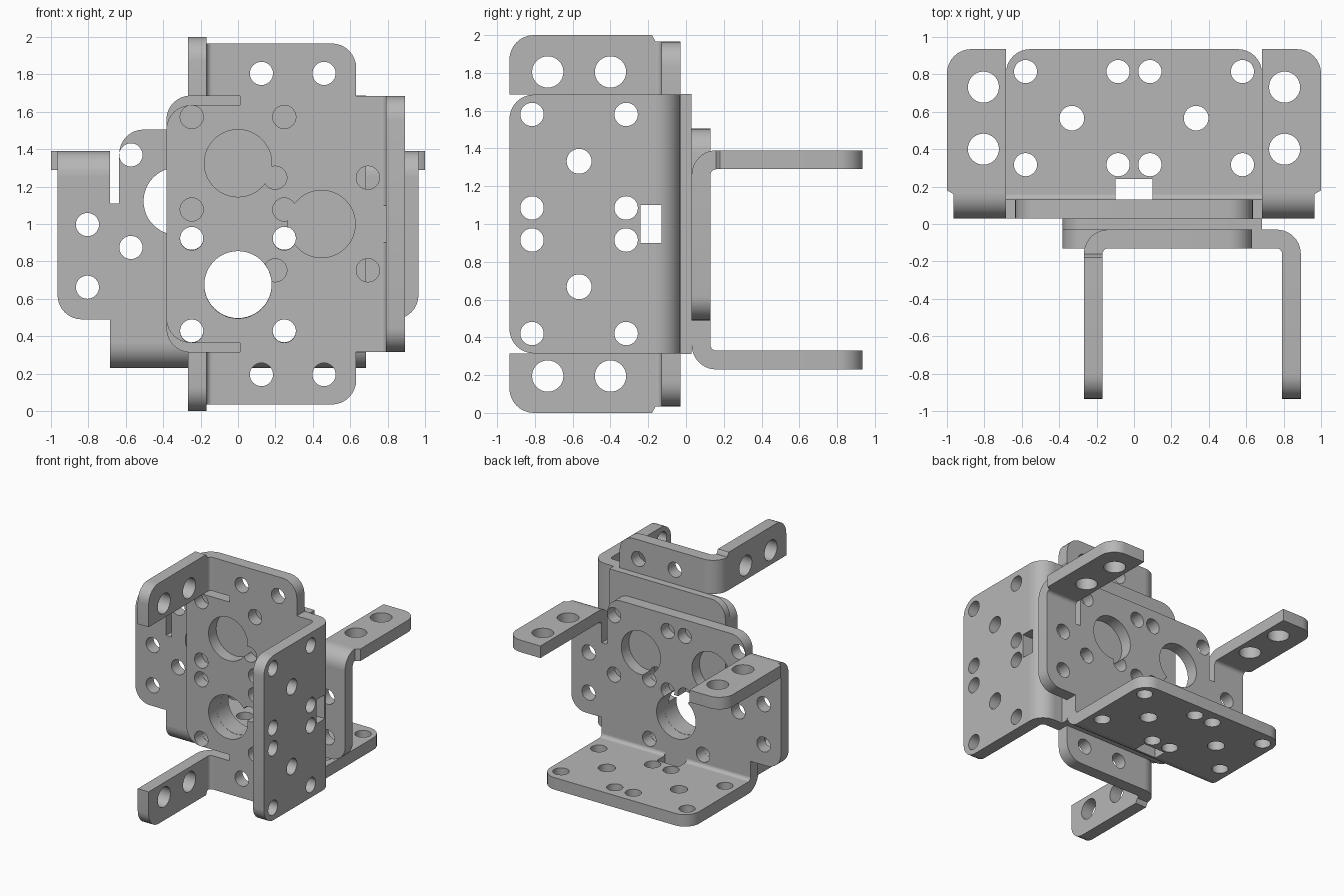
import bpy, bmesh
from math import pi, sin, cos
from mathutils import Matrix, Vector

cube = bpy.data.objects.get("Cube")
if cube:
    bpy.data.objects.remove(cube, do_unlink=True)

metal = bpy.data.materials.new("plain_grey_metal")
metal.use_nodes = True
grey = (0.47, 0.47, 0.47, 1)
metal.diffuse_color = grey
metal.node_tree.nodes["Principled BSDF"].inputs["Base Color"].default_value = grey

T = 0.1          # sheet thickness
R = 0.13         # corner and outer bend radius
REACH = 0.905    # how far the flange and arms stick out
DEPTH = 1.16     # flange to arms
HALF = 0.685     # half width of the flange

# Bracket axes: 0 = across, 1 = along the plate, 2 = out from the plate
PLATE, FLANGE, BEND = (0, 1, 2), (0, 2, 1), (1, 2, 0)


def rounded(points):
    """Outline whose points may carry a corner radius as third value."""
    out = []
    for i, p in enumerate(points):
        c = Vector(p[:2])
        if len(p) < 3:
            out.append(c)
            continue
        a = (Vector(points[i - 1][:2]) - c).normalized() * p[2]
        b = (Vector(points[(i + 1) % len(points)][:2]) - c).normalized() * p[2]
        for k in range(9):
            t = k / 8 * pi / 2
            out.append(c + a * (1 - sin(t)) + b * (1 - cos(t)))
    return out


def circle(x, y, r):
    n = 48 if r > T else 32
    return [(x + r * cos(2 * pi * k / n), y + r * sin(2 * pi * k / n)) for k in range(n)]


def prism(outline, lo, hi, axes):
    """Extrude an outline; axes says where its x, y and height go."""
    bm = bmesh.new()
    rings = []
    for h in (lo, hi):
        ring = []
        for x, y in outline:
            co = [0, 0, 0]
            co[axes[0]], co[axes[1]], co[axes[2]] = x, y, h
            ring.append(bm.verts.new(co))
        bm.faces.new(ring)
        rings.append(ring)
    n = len(rings[0])
    for i in range(n):
        j = (i + 1) % n
        bm.faces.new((rings[0][i], rings[0][j], rings[1][j], rings[1][i]))
    bmesh.ops.recalc_face_normals(bm, faces=bm.faces)
    mesh = bpy.data.meshes.new("sheet")
    bm.to_mesh(mesh)
    bm.free()
    obj = bpy.data.objects.new("sheet", mesh)
    bpy.context.collection.objects.link(obj)
    return obj


def cut(obj, outlines, lo, hi, axes):
    """Punch outlines through a sheet and return the finished mesh."""
    cutters = [prism(o, lo - T, hi + T, axes) for o in outlines]
    for c in cutters:
        c.hide_render = True
        mod = obj.modifiers.new("hole", "BOOLEAN")
        mod.operation, mod.solver, mod.object = "DIFFERENCE", "EXACT", c
    graph = bpy.context.evaluated_depsgraph_get()
    graph.update()
    mesh = bpy.data.meshes.new_from_object(obj.evaluated_get(graph))
    for o in cutters + [obj]:
        bpy.data.objects.remove(o, do_unlink=True)
    return mesh


def finish(name, meshes, matrix):
    bm = bmesh.new()
    for m in meshes:
        bm.from_mesh(m)
    mesh = bpy.data.meshes.new(name)
    bm.to_mesh(mesh)
    bm.free()
    mesh.materials.clear()
    mesh.materials.append(metal)
    mesh.transform(matrix)
    obj = bpy.data.objects.new(name, mesh)
    bpy.context.collection.objects.link(obj)
    bpy.ops.object.select_all(action="DESELECT")
    obj.select_set(True)
    bpy.context.view_layer.objects.active = obj
    bpy.ops.object.shade_smooth_by_angle(angle=pi / 6)
    return obj


def bend_profile(center, side):
    """Quarter ring joining the plate to a folded part."""
    arc = [k / 10 * pi / 2 for k in range(11)]
    ring = [(r, t) for r, ts in ((R, arc), (R - T, arc[::-1])) for t in ts]
    return [(center + side * r * cos(t), R - r * sin(t)) for r, t in ring]


def horn_holes(x, y):
    """One big hole with four screw holes around it."""
    s = 0.2475
    return [circle(x, y, 0.18)] + [circle(x + a * s, y + b * s, 0.062)
                                   for a in (-1, 1) for b in (-1, 1)]


def bracket_parts():
    parts = []
    # Main plate with two shoulders and a slotted tongue
    half = [(HALF, R), (HALF, 0.26), (0.965, 0.26, R), (0.965, DEPTH - R),
            (HALF, DEPTH - R), (HALF, 0.88), (0.635, 0.88), (0.635, 1.275, R)]
    plate = prism(rounded(half + [(-p[0], *p[1:]) for p in reversed(half)]), 0, T, PLATE)
    holes = horn_holes(0, 0.445)
    for s in (-1, 1):
        holes += horn_holes(s * 0.325, 0.892)
        holes += [circle(s * 0.805, u, 0.062) for u in (0.432, 0.767)]
    parts.append(cut(plate, holes, 0, T, PLATE))

    # Wide flange and its bend, with a window by the fold
    window = [(-T, T), (T, T), (T, 0.21), (-T, 0.21)]
    flange = prism(rounded([(-HALF, R), (HALF, R), (HALF, REACH, R), (-HALF, REACH, R)]),
                   0, T, FLANGE)
    holes = [circle(s * v, d, 0.062) for s in (-1, 1)
             for v in (0.58, 0.085) for d in (0.287, 0.785)]
    holes += [circle(s * 0.332, 0.536, 0.066) for s in (-1, 1)]
    parts.append(cut(flange, holes + [window], 0, T, FLANGE))
    parts.append(cut(prism(bend_profile(R, -1), -HALF, HALF, BEND), [window], 0, T, FLANGE))

    # Two narrow arms with bends
    for s in (-1, 1):
        outline = [(s * HALF, R), (s * 0.965, R), (s, 0.15), (s, REACH, R), (s * HALF, REACH)]
        arm = prism(rounded(outline), DEPTH - T, DEPTH, FLANGE)
        holes = [circle(s * 0.805, d, 0.083) for d in (0.37, 0.702)]
        parts.append(cut(arm, holes, DEPTH - T, DEPTH, FLANGE))
        lo, hi = sorted((s * HALF, s * 0.965))
        parts.append(cut(prism(bend_profile(DEPTH - R, 1), lo, hi, BEND), [], 0, T, BEND))
    return parts


parts = bracket_parts()
finish("front_bracket", parts, Matrix(((0, -1, 0, 0.892), (0, 0, -1, -0.03),
                                       (1, 0, 0, 1.0), (0, 0, 0, 1))))
finish("back_bracket", parts, Matrix(((-1, 0, 0, 0), (0, 0, 1, 0.03),
                                      (0, 1, 0, 0.23), (0, 0, 0, 1))))

# Spacer plate between the brackets
spacer = prism(rounded([(-0.383, 0.313, R), (HALF, 0.313), (HALF, 1.687), (-0.383, 1.687, R)]),
               -0.03, 0.03, FLANGE)
finish("spacer_plate", [cut(spacer, horn_holes(0, 0.677), -0.03, 0.03, FLANGE)],
       Matrix.Identity(4))
for m in parts:
    bpy.data.meshes.remove(m)
